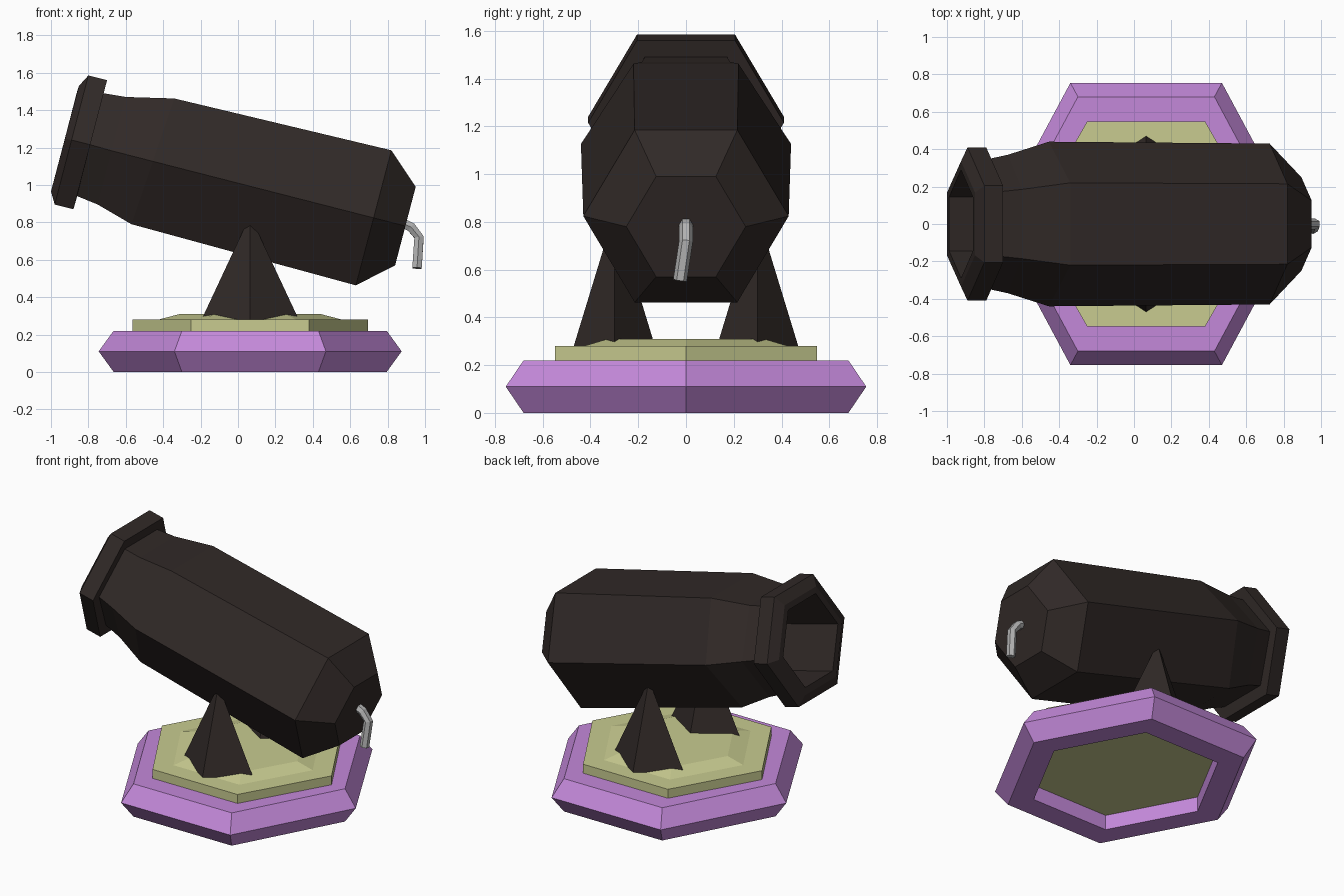
import bpy, bmesh, math
from mathutils import Vector

if "Cube" in bpy.data.objects:
    bpy.data.objects.remove(bpy.data.objects["Cube"])

CX = 0.065  # centre of the stand in x


def material(name, rgb):
    m = bpy.data.materials.new(name)
    m.diffuse_color = (*rgb, 1)
    m.use_nodes = True
    m.node_tree.nodes["Principled BSDF"].inputs["Base Color"].default_value = m.diffuse_color
    return m


iron = material("dark_iron", (0.030, 0.022, 0.020))
purple = material("purple", (0.55, 0.25, 0.70))
olive = material("pale_olive", (0.58, 0.60, 0.28))
grey = material("grey", (0.45, 0.45, 0.45))


def loft(name, rings, mat, closed=False):
    """Skin a list of equal-length point rings; cap the ends unless closed."""
    bm = bmesh.new()
    loops = [[bm.verts.new(p) for p in ring] for ring in rings]
    n = len(loops[0])
    pairs = list(zip(loops, loops[1:])) + ([(loops[-1], loops[0])] if closed else [])
    for a, b in pairs:
        for i in range(n):
            j = (i + 1) % n
            bm.faces.new((a[i], a[j], b[j], b[i]))
    if not closed:
        bm.faces.new(loops[0])
        bm.faces.new(loops[-1])
    bmesh.ops.recalc_face_normals(bm, faces=bm.faces)
    me = bpy.data.meshes.new(name)
    bm.to_mesh(me)
    bm.free()
    me.materials.append(mat)
    ob = bpy.data.objects.new(name, me)
    bpy.context.collection.objects.link(ob)
    return ob


def flat_hex(r, z, y_scale=1.0):
    return [(CX + r * math.cos(k * math.pi / 3),
             r * y_scale * math.sin(k * math.pi / 3), z) for k in range(6)]


def barrel_hex(tx, tz, bx, bz, w):
    """Upright hexagon given its top and bottom edge (x, z) and half width."""
    mx, mz = (tx + bx) / 2, (tz + bz) / 2
    return [(tx, w / 2, tz), (mx, w, mz), (bx, w / 2, bz),
            (bx, -w / 2, bz), (mx, -w, mz), (tx, -w / 2, tz)]


# Purple base ring
base_profile = [(0.57, 0), (0.73, 0), (0.81, 0.11), (0.73, 0.22), (0.57, 0.22)]
loft("base_ring", [flat_hex(r, z, 1.076) for r, z in base_profile], purple, closed=True)

# Plate with raised centre
plate_profile = [(0.63, 0.10), (0.63, 0.28), (0.49, 0.28), (0.375, 0.31)]
loft("base_plate", [flat_hex(r, z, 1.006) for r, z in plate_profile], olive)

# Barrel from breech to muzzle, then back down the bore
barrel_profile = [
    (0.95, 0.99, 0.84, 0.57, 0.25),
    (0.82, 1.185, 0.63, 0.463, 0.43),
    (-0.34, 1.462, -0.57, 0.79, 0.44),
    (-0.60, 1.47, -0.75, 0.895, 0.37),
    (-0.72, 1.49, -0.86, 0.94, 0.345),
    (-0.70, 1.56, -0.88, 0.87, 0.41),
    (-0.80, 1.585, -0.98, 0.895, 0.41),
    (-0.85, 1.53, -1.00, 0.965, 0.335),
    (-0.862, 1.493, -0.988, 1.007, 0.29),
    (-0.18, 1.318, -0.31, 0.832, 0.28),
]
loft("barrel", [barrel_hex(*p) for p in barrel_profile], iron)

# Pointed supports on both sides
for side, label in ((-1, "front"), (1, "back")):
    def diamond(hx, hy, z):
        return [(CX + hx, side * 0.30, z), (CX, side * (0.30 + hy), z),
                (CX - hx, side * 0.30, z), (CX, side * (0.30 - hy), z)]
    loft(label + "_support", [diamond(0.26, 0.17, 0.28), diamond(0.012, 0.008, 0.81)], iron)

# Bent fuse hanging from the breech
path = [Vector(p) for p in ((0.88, 0, 0.795), (0.925, 0, 0.775),
                            (0.968, 0, 0.72), (0.957, -0.025, 0.555))]
rings = []
for i, p in enumerate(path):
    d = (path[min(i + 1, 3)] - path[max(i - 1, 0)]).normalized()
    v = d.cross(Vector((0, 1, 0))).normalized()
    u = v.cross(d)
    rings.append([p + 0.029 * (u * math.cos(k * math.pi / 3) + v * math.sin(k * math.pi / 3))
                  for k in range(6)])
loft("fuse", rings, grey)
